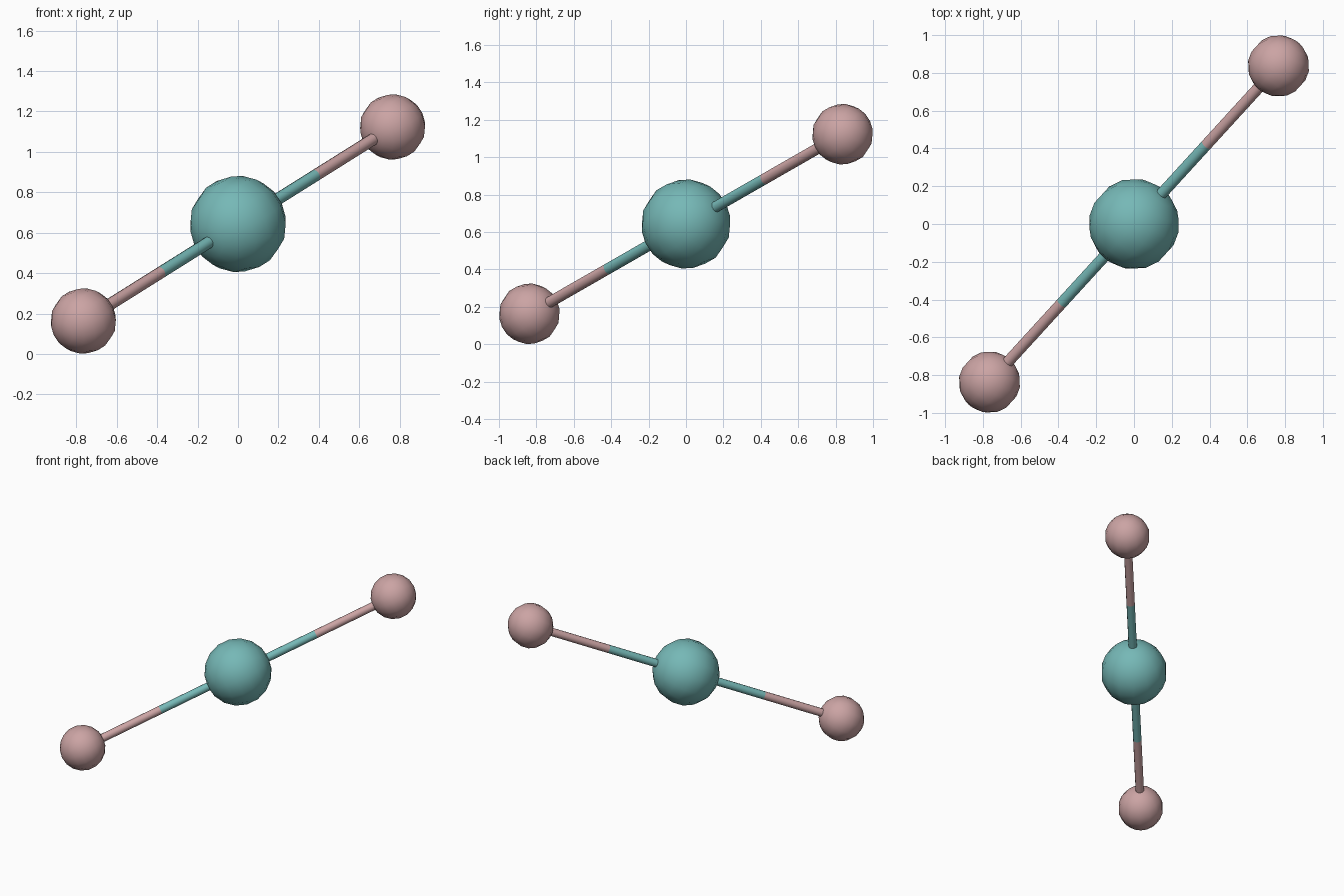
import bpy
from mathutils import Vector

if "Cube" in bpy.data.objects:
    bpy.data.objects.remove(bpy.data.objects["Cube"])

CENTRE = Vector((0.0, 0.0, 0.643))
ARM = Vector((0.765, 0.837, 0.48))   # centre to outer ball


def material(name, color):
    m = bpy.data.materials.new(name)
    m.diffuse_color = (*color, 1.0)
    m.use_nodes = True
    m.node_tree.nodes["Principled BSDF"].inputs["Base Color"].default_value = m.diffuse_color
    return m


TEAL = material("teal", (0.18, 0.48, 0.47))
PINK = material("pink", (0.60, 0.37, 0.37))


def finish(name, mat, angle):
    ob = bpy.context.object
    ob.name = name
    ob.data.materials.append(mat)
    bpy.ops.object.shade_smooth_by_angle(angle=angle)
    return ob


def ball(name, pos, radius, mat):
    bpy.ops.mesh.primitive_uv_sphere_add(
        segments=14, ring_count=9, radius=radius, location=pos,
        rotation=ARM.to_track_quat('Z', 'Y').to_euler())
    return finish(name, mat, 1.2)


def rod(name, a, b, mat):
    d = b - a
    bpy.ops.mesh.primitive_cylinder_add(
        vertices=12, radius=0.03, depth=d.length, location=(a + b) / 2,
        rotation=d.to_track_quat('Z', 'Y').to_euler())
    return finish(name, mat, 0.8)


# Large middle ball
ball("centre_ball", CENTRE, 0.24, TEAL)

# Outer balls with two-tone connecting rods
for side, s in (("right", 1), ("left", -1)):
    end = CENTRE + s * ARM
    mid = CENTRE + s * ARM * 0.5
    ball(side + "_ball", end, 0.163, PINK)
    rod(side + "_inner_rod", CENTRE, mid, TEAL)
    rod(side + "_outer_rod", mid, end, PINK)
